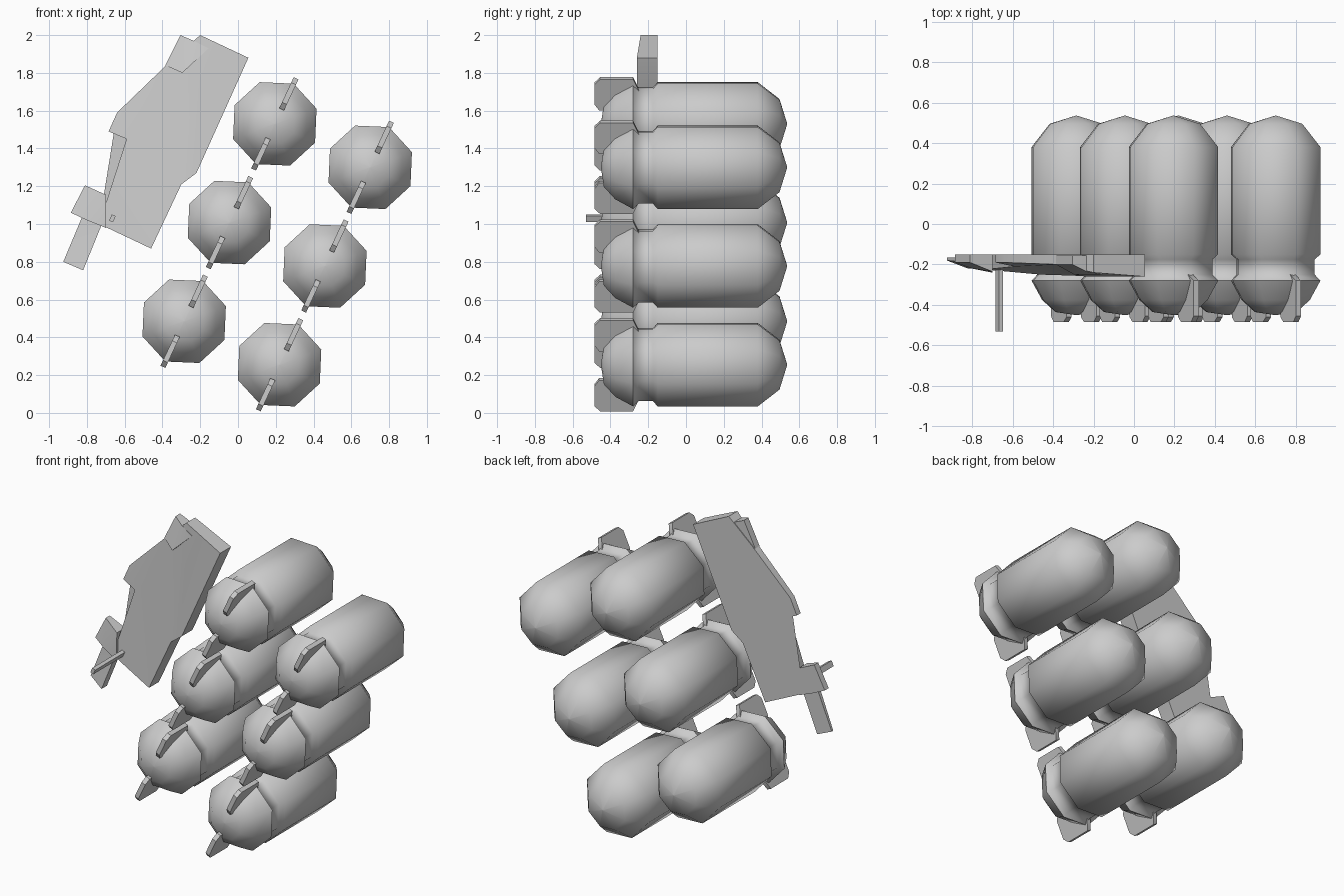
import bpy, bmesh, math
from math import radians, cos, sin

if "Cube" in bpy.data.objects:
    bpy.data.objects.remove(bpy.data.objects["Cube"])

TILT = radians(65)                    # lean of the whole rack in the xz plane
U = (cos(TILT), sin(TILT))            # along the rack
V = (sin(TILT), -cos(TILT))           # across the rack


def finish(name, bm, angle):
    bmesh.ops.remove_doubles(bm, verts=bm.verts, dist=1e-5)
    bmesh.ops.recalc_face_normals(bm, faces=bm.faces)
    me = bpy.data.meshes.new(name)
    bm.to_mesh(me)
    bm.free()
    ob = bpy.data.objects.new(name, me)
    bpy.context.collection.objects.link(ob)
    bpy.ops.object.select_all(action='DESELECT')
    ob.select_set(True)
    bpy.context.view_layer.objects.active = ob
    bpy.ops.object.shade_smooth_by_angle(angle=radians(angle))
    return ob


def loft(name, loops, angle=35):
    """Bridge matching vertex loops and close both ends."""
    bm = bmesh.new()
    rings = [[bm.verts.new(p) for p in loop] for loop in loops]
    n = len(rings[0])
    for a, b in zip(rings, rings[1:]):
        for i in range(n):
            j = (i + 1) % n
            bm.faces.new((a[i], a[j], b[j], b[i]))
    ends = [bm.faces.new(rings[0]), bm.faces.new(rings[-1][::-1])]
    bmesh.ops.triangulate(bm, faces=ends)
    return finish(name, bm, angle)


def panel(name, pts, back, angle=35):
    """Upright plate: each point is (x, z, front y), with a flat back."""
    return loft(name, [[(x, f, z) for x, z, f in pts],
                       [(x, back, z) for x, z, f in pts]], angle)


# tank outline as (y, radius), front to back
TANK = [(-0.45, 0.004), (-0.435, 0.11), (-0.375, 0.18), (-0.28, 0.235),
        (-0.25, 0.205), (-0.175, 0.205), (-0.15, 0.235), (0.38, 0.235),
        (0.495, 0.14), (0.535, 0.004)]
# clamp fin outline as (y, distance from tank centre)
FIN = [(-0.25, 0.2), (-0.28, 0.266), (-0.455, 0.266), (-0.485, 0.235),
       (-0.485, 0.12), (-0.46, 0.085), (-0.26, 0.085)]


def tank(i, cx, cz):
    loops = [[(cx + r * cos(TILT + k * math.pi / 4), y,
               cz + r * sin(TILT + k * math.pi / 4)) for k in range(8)]
             for y, r in TANK]
    loft(f"tank_{i}", loops, 62)
    for side, s in (("upper", 1), ("lower", -1)):
        loft(f"tank_{i}_{side}_fin",
             [[(cx + s * r * U[0] + t * V[0], y, cz + s * r * U[1] + t * V[1])
               for y, r in FIN] for t in (-0.014, 0.014)], 35)


# two leaning columns of three tanks
for col, (x0, z0) in enumerate([(-0.285, 0.485), (0.22, 0.255)]):
    for row in range(3):
        tank(col * 3 + row + 1, x0 + row * 0.24, z0 + row * 0.5225)

# side fairing, thin at the outer edge
panel("side_fairing", [
    (-0.20, 2.0, -0.24), (0.055, 1.88, -0.26), (-0.22, 1.27, -0.26),
    (-0.30, 1.21, -0.255), (-0.46, 0.87, -0.25), (-0.735, 1.0, -0.225),
    (-0.59, 1.45, -0.21), (-0.685, 1.49, -0.19), (-0.64, 1.59, -0.19),
    (-0.37, 1.85, -0.20)], -0.15)

# lugs on the fairing
panel("upper_lug", [
    (-0.305, 2.0, -0.20), (-0.235, 1.97, -0.235), (-0.155, 1.93, -0.25),
    (-0.295, 1.80, -0.25), (-0.385, 1.84, -0.20)], -0.155)
panel("lower_lug", [
    (-0.81, 1.205, -0.19), (-0.70, 1.155, -0.235), (-0.70, 0.98, -0.24),
    (-0.80, 1.02, -0.22), (-0.885, 1.06, -0.19)], -0.15)

# support leg and front pin
panel("support_leg", [
    (-0.72, 1.0, -0.22), (-0.82, 1.05, -0.19), (-0.925, 0.80, -0.18),
    (-0.82, 0.755, -0.22)], -0.165)
panel("front_pin", [
    (-0.668, 1.05, -0.53), (-0.647, 1.042, -0.53), (-0.662, 1.01, -0.53),
    (-0.683, 1.018, -0.53)], -0.2)
